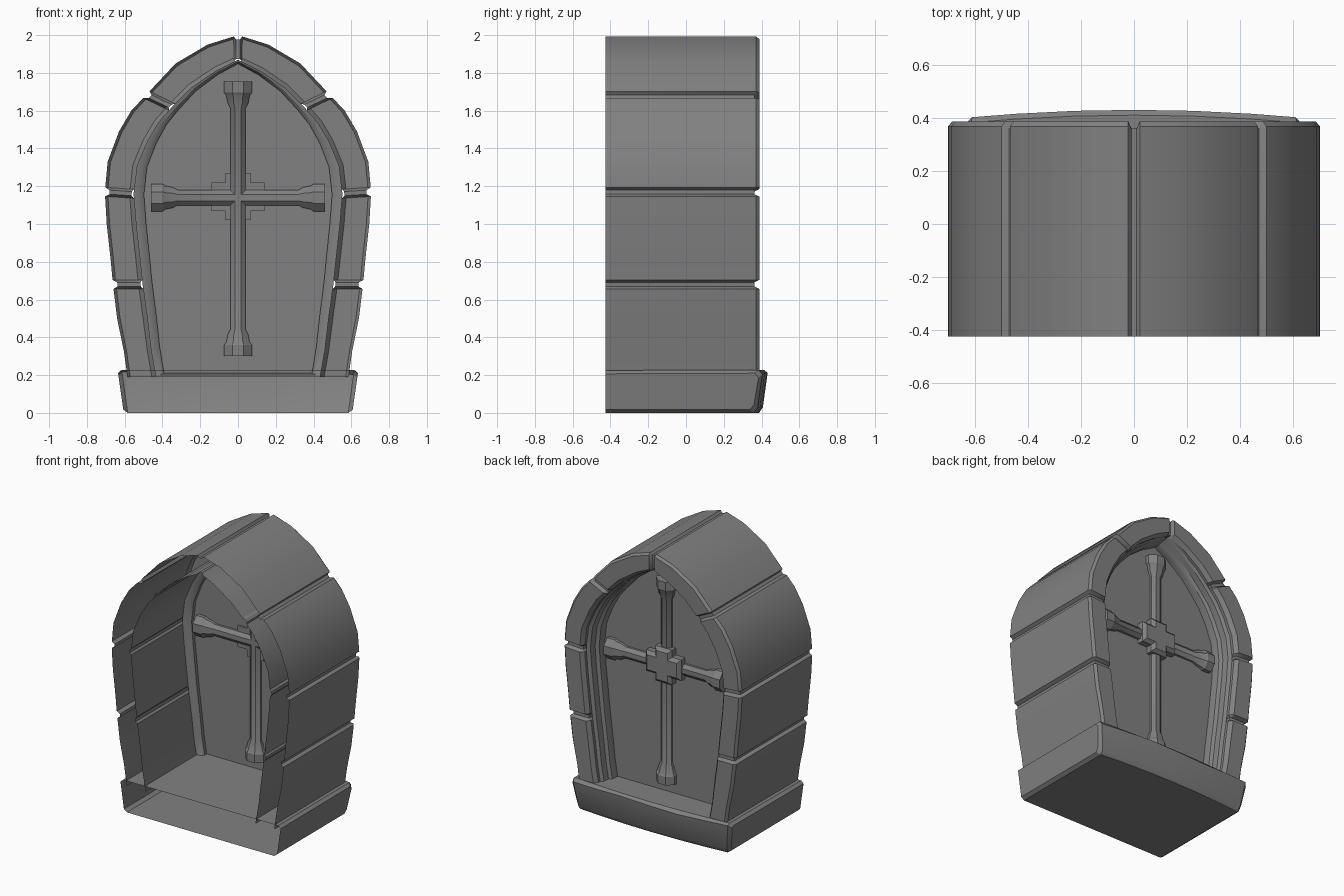
import bpy, bmesh, math
from mathutils import Vector

if "Cube" in bpy.data.objects:
    bpy.data.objects.remove(bpy.data.objects["Cube"], do_unlink=True)

GREY = (0.22, 0.22, 0.22, 1)
stone = bpy.data.materials.new("grey_stone")
stone.use_nodes = True
stone.diffuse_color = GREY
bsdf = stone.node_tree.nodes["Principled BSDF"]
bsdf.inputs["Base Color"].default_value = GREY
bsdf.inputs["Roughness"].default_value = 0.9

FRONT = -0.425
PANE_Y = 0.21


def finish(name, bm, angle=30):
    bmesh.ops.recalc_face_normals(bm, faces=bm.faces)
    mesh = bpy.data.meshes.new(name)
    bm.to_mesh(mesh)
    bm.free()
    mesh.materials.append(stone)
    obj = bpy.data.objects.new(name, mesh)
    bpy.context.collection.objects.link(obj)
    bpy.ops.object.select_all(action="DESELECT")
    obj.select_set(True)
    bpy.context.view_layer.objects.active = obj
    bpy.ops.object.shade_smooth_by_angle(angle=math.radians(angle))
    return obj


def loft(name, rows, closed_section=False, closed_path=False, caps=False, angle=30):
    """Skin quads between consecutive rows of points."""
    bm = bmesh.new()
    grid = [[bm.verts.new(p) for p in row] for row in rows]
    n, m = len(grid), len(grid[0])
    for i in range(n if closed_path else n - 1):
        a, b = grid[i], grid[(i + 1) % n]
        for j in range(m if closed_section else m - 1):
            k = (j + 1) % m
            bm.faces.new((a[j], a[k], b[k], b[j]))
    if caps:
        bm.faces.new(grid[0])
        bm.faces.new(grid[-1])
    return finish(name, bm, angle)


# Half arch from foot to apex: outer x, outer z, inner x, inner z, joint here?
half = [
    (.585, .19, .435, .19, 0), (.605, .33, .46, .33, 0), (.64, .50, .48, .50, 0),
    (.662, .68, .505, .68, 1), (.675, .82, .52, .82, 0), (.695, 1.00, .54, 1.00, 0),
    (.705, 1.17, .553, 1.16, 1), (.69, 1.33, .535, 1.31, 0), (.63, 1.49, .48, 1.44, 0),
    (.565, 1.60, .42, 1.54, 0), (.485, 1.685, .35, 1.62, 1), (.33, 1.85, .25, 1.72, 0),
    (.16, 1.95, .12, 1.81, 0), (0, 2.0, 0, 1.87, 1),
]
full = half + [(-a, b, -c, d, e) for a, b, c, d, e in half[-2::-1]]
outer = [Vector((p[0], 0, p[1])) for p in full]
inner = [Vector((p[2], 0, p[3])) for p in full]


def shifted(path, k, d):
    """Point a distance d along the path from point k."""
    other = path[k + 1] if d > 0 else path[k - 1]
    return path[k] + (other - path[k]).normalized() * abs(d)


# Arch of stones: one open-fronted shell with grooves at the joints
stations = []
for k, p in enumerate(full):
    if p[4]:
        for d, sunk in ((-.024, 0), (-.011, 1), (.011, 1), (.024, 0)):
            stations.append((shifted(outer, k, d), shifted(inner, k, d), sunk))
    else:
        stations.append((outer[k], inner[k], 0))

section = [(0, FRONT), (0, .37), (.1, .388), (.86, .388), (1, .36), (1, FRONT)]
rows = []
for o, i, sunk in stations:
    row = []
    for t, y in section:
        if sunk:
            t, y = min(max(t, .15), .93), min(y, .362)
        row.append(o.lerp(i, t) + Vector((0, y, 0)))
    rows.append(row)
loft("stone_arch", rows)

# Stepped inner frame around the pane
rim = [Vector((v.x * .9, 0, 1 + (v.z - 1) * .975)) for v in inner]
steps = [(0, .34), (.4, .325), (.5, .28), (.9, .265), (1, .24), (1, .185), (.5, .165), (0, .16)]
rows = [[i.lerp(r, t) + Vector((0, y, 0)) for t, y in steps] for i, r in zip(inner, rim)]
loft("inner_frame", rows, closed_path=True)

# Flat pane
bm = bmesh.new()
bm.faces.new([bm.verts.new(r + Vector((0, PANE_Y, 0))) for r in rim])
finish("window_pane", bm)

# Sill: open-fronted, bowed outer face, tapering downwards
rows = []
for u in (-1, -.965, -.7, -.35, 0, .35, .7, .965, 1):
    end = .018 if abs(u) == 1 else 0
    back = .432 - .03 * u * u - end
    wob = .006 * math.sin(5 * u)
    profile = [(FRONT, .225 - end), (back - .02, .228 - end), (back, .21 - end + wob),
               (back - .025, .03 + end + wob), (back - .045, end), (FRONT, end)]
    rows.append([(u * (.605 + .033 * z / .23), y, z) for y, z in profile])
loft("window_sill", rows, caps=True)


# Cross bars with flared ends
def bar(name, axis, start, stop, centre):
    ends = [(0, .073), (.06, .073), (.075, .062), (.115, .054), (.14, .041)]
    profile = [(start + d, r) for d, r in ends] + [(stop - d, r) for d, r in reversed(ends)]
    rows = []
    for pos, r in profile:
        row = []
        for k in range(8):
            a = math.pi / 4 * (k + .5)
            s = r / math.cos(math.pi / 8)
            side, deep = s * math.cos(a), PANE_Y + s * math.sin(a) * .9
            row.append((side, deep, pos) if axis == "z" else (pos, deep, centre + side))
        rows.append(row)
    loft(name, rows, closed_section=True, caps=True)


bar("upright_bar", "z", .30, 1.755, 0)
bar("cross_bar", "x", -.46, .46, 1.14)

# Bevelled hub sleeves where the bars meet
for name, hx, hz in (("hub_wide", .14, .075), ("hub_tall", .066, .125)):
    bm = bmesh.new()
    bmesh.ops.create_cube(bm, size=1)
    for v in bm.verts:
        v.co = (v.co.x * 2 * hx, .235 + v.co.y * .08, 1.145 + v.co.z * 2 * hz)
    rear = [e for e in bm.edges if all(v.co.y > .24 for v in e.verts)]
    bmesh.ops.bevel(bm, geom=rear, offset=.022, segments=1, affect="EDGES")
    finish(name, bm)
